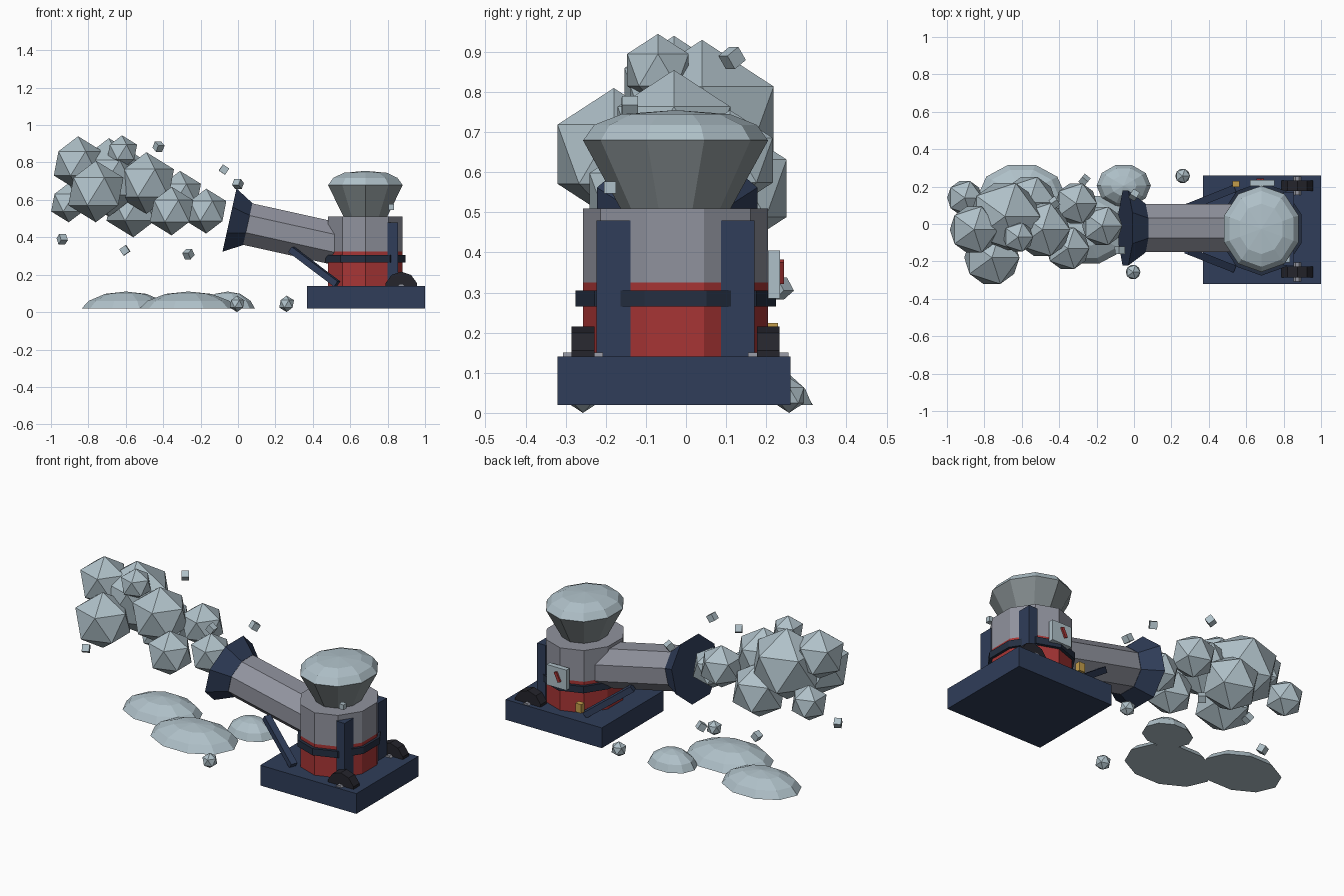
import bpy, bmesh, math
from mathutils import Matrix, Vector

cube = bpy.data.objects.get("Cube")
if cube:
    bpy.data.objects.remove(cube, do_unlink=True)


def material(name, r, g, b):
    m = bpy.data.materials.new(name)
    m.use_nodes = True
    m.diffuse_color = (r, g, b, 1)
    m.node_tree.nodes["Principled BSDF"].inputs["Base Color"].default_value = (r, g, b, 1)
    return m


PALE = material("pale dust", .43, .53, .58)
STEEL = material("steel grey", .28, .29, .34)
FUNNEL = material("funnel grey", .24, .275, .285)
NAVY = material("navy", .029, .047, .1)
DARK = material("dark navy", .018, .028, .052)
RED = material("red", .39, .036, .036)
BLACK = material("wheel black", .018, .018, .025)
GOLD = material("gold", .55, .34, .07)
MID = -.026     # centre line of the machine in y


def finish(name, bm, *mats):
    bmesh.ops.recalc_face_normals(bm, faces=bm.faces)
    me = bpy.data.meshes.new(name)
    bm.to_mesh(me)
    bm.free()
    for m in mats:
        me.materials.append(m)
    ob = bpy.data.objects.new(name, me)
    bpy.context.collection.objects.link(ob)
    return ob


def box(name, mat, centre, size, rot=Matrix()):
    bm = bmesh.new()
    m = Matrix.Translation(centre) @ rot.to_4x4() @ Matrix.Diagonal((*size, 1))
    bmesh.ops.create_cube(bm, size=1, matrix=m)
    return finish(name, bm, mat)


def ball(name, centre, r):
    bm = bmesh.new()
    bmesh.ops.create_icosphere(bm, subdivisions=1, radius=r, matrix=Matrix.Translation(centre))
    return finish(name, bm, PALE)


def loft(name, rings, sides, mats, place, phase=0.0, pick=None):
    """Skin elliptical rings (rx, ry, z); pick chooses a material per span."""
    bm = bmesh.new()
    loops = []
    for rx, ry, z in rings:
        loops.append([bm.verts.new((rx * math.cos(a), ry * math.sin(a), z))
                      for a in (phase + math.tau * i / sides for i in range(sides))])
    bm.faces.new(loops[0])
    bm.faces.new(loops[-1])
    for k, (lo, hi) in enumerate(zip(loops, loops[1:])):
        for i in range(sides):
            j = (i + 1) % sides
            f = bm.faces.new((lo[i], lo[j], hi[j], hi[i]))
            f.material_index = pick(k) if pick else 0
    bmesh.ops.remove_doubles(bm, verts=bm.verts, dist=1e-4)
    bm.transform(place)
    return finish(name, bm, *mats)


# Base slab
box("base", NAVY, (.685, -.03, .08), (.63, .58, .12))

# Boiler body, red below and grey above, with a dark band
TEN = math.pi / 10
axis = Matrix.Translation((.681, MID, 0))
loft("body", [(.21, .231, .13), (.21, .231, .325), (.21, .231, .51)], 10,
     (RED, STEEL), axis, TEN, lambda k: k)
bpy.data.objects["body"].data.polygons[1].material_index = 1
loft("body_band", [(.225, .25, .265), (.225, .25, .305)], 10, (DARK,), axis, TEN)

# Hopper and the dust heap in it
loft("hopper", [(.118, .132, .5), (.21, .231, .68)], 10, (FUNNEL,), axis, TEN)
loft("hopper_heap", [(.209, .23, .68), (.18, .203, .718), (.12, .135, .745), (0, 0, .755)],
     10, (PALE,), axis, TEN)

# Barrel and flared muzzle, tilted upwards towards -x
aim = Matrix.Translation((.55, MID + .004, .36)) @ Matrix.Rotation(math.radians(-77.5), 4, 'Y')
k8 = 1 / math.cos(math.pi / 8)
loft("barrel", [(.1135 * k8, .128 * k8, 0), (.1135 * k8, .128 * k8, .515)], 8,
     (STEEL,), aim, math.pi / 8)
loft("muzzle", [(.115 * k8, .13 * k8, .51), (.173 * k8, .2 * k8, .61)], 8,
     (NAVY,), aim, math.pi / 8)

# Paired parts on both sides of the centre line
for side, s in (("right", -1), ("left", 1)):
    box(f"{side}_upright", NAVY, (.828, MID + s * .155, .31), (.055, .084, .34))

    top, foot = Vector((.285, MID + s * .115, .335)), Vector((.53, MID + s * .212, .15))
    run = foot - top
    box(f"{side}_brace", NAVY, (top + foot) / 2, (.04, .035, run.length),
        run.to_track_quat('Z', 'Y').to_matrix())

    for part, mat, r, w, off, n in (("wheel", BLACK, .088, .057, .231, 10),
                                    ("hub", STEEL, .024, .1, .231, 8)):
        hub = Matrix.Translation((.873, MID + s * off, .128)) @ Matrix.Rotation(math.pi / 2, 4, 'X')
        loft(f"{side}_{part}", [(r, r, -w / 2), (r, r, w / 2)], n, (mat,), hub, math.pi / n)

# Control panel, lever and fitting on the rear face
box("control_panel", PALE, (.685, .219, .345), (.13, .03, .12))
box("panel_lever", RED, (.675, .236, .352), (.018, .016, .06), Matrix.Rotation(.45, 3, 'Y'))
box("fitting", GOLD, (.545, .214, .198), (.038, .032, .052))

# Dust cloud
puffs = [(-.76, -.18, .645, .165), (-.49, -.03, .69, .165), (-.855, -.03, .795, .145),
         (-.62, -.07, .855, .09), (-.69, .04, .72, .21), (-.31, .11, .63, .125),
         (-.17, -.01, .54, .12), (-.355, -.13, .54, .13), (-.56, .115, .56, .16),
         (-.905, .14, .585, .105)]
for i, (x, y, z, r) in enumerate(puffs):
    ball(f"dust_puff_{i + 1}", (x, y, z), r)

# Low mounds of settled dust
for i, (x, y, rx, ry) in enumerate([(-.6, .15, .235, .175), (-.265, -.03, .26, .19),
                                    (-.055, .205, .145, .115)]):
    prof = [(1, 0), (.84, .45), (.47, .86), (0, 1)]
    loft(f"dust_mound_{i + 1}", [(rx * a, ry * a, .02 + .09 * h) for a, h in prof],
         10, (PALE,), Matrix.Translation((x, y, 0)))

# Pebbles on the ground
for i, (x, y) in enumerate([(.26, .257), (-.005, -.257)]):
    ball(f"pebble_{i + 1}", (x, y, .044), .044)

# Flying chips
chips = [(-.425, .115, .885), (-.075, -.14, .762), (0, .155, .685), (-.94, -.08, .39),
         (-.605, .2, .33), (-.265, .235, .31)]
for i, c in enumerate(chips):
    spin = Matrix.Rotation(.6 + i, 3, 'Z') @ Matrix.Rotation(.6, 3, 'X')
    box(f"chip_{i + 1}", PALE, c, (.04, .04, .04), spin)
box("upright_chip", PALE, (.82, -.19, .562), (.03, .03, .03))
